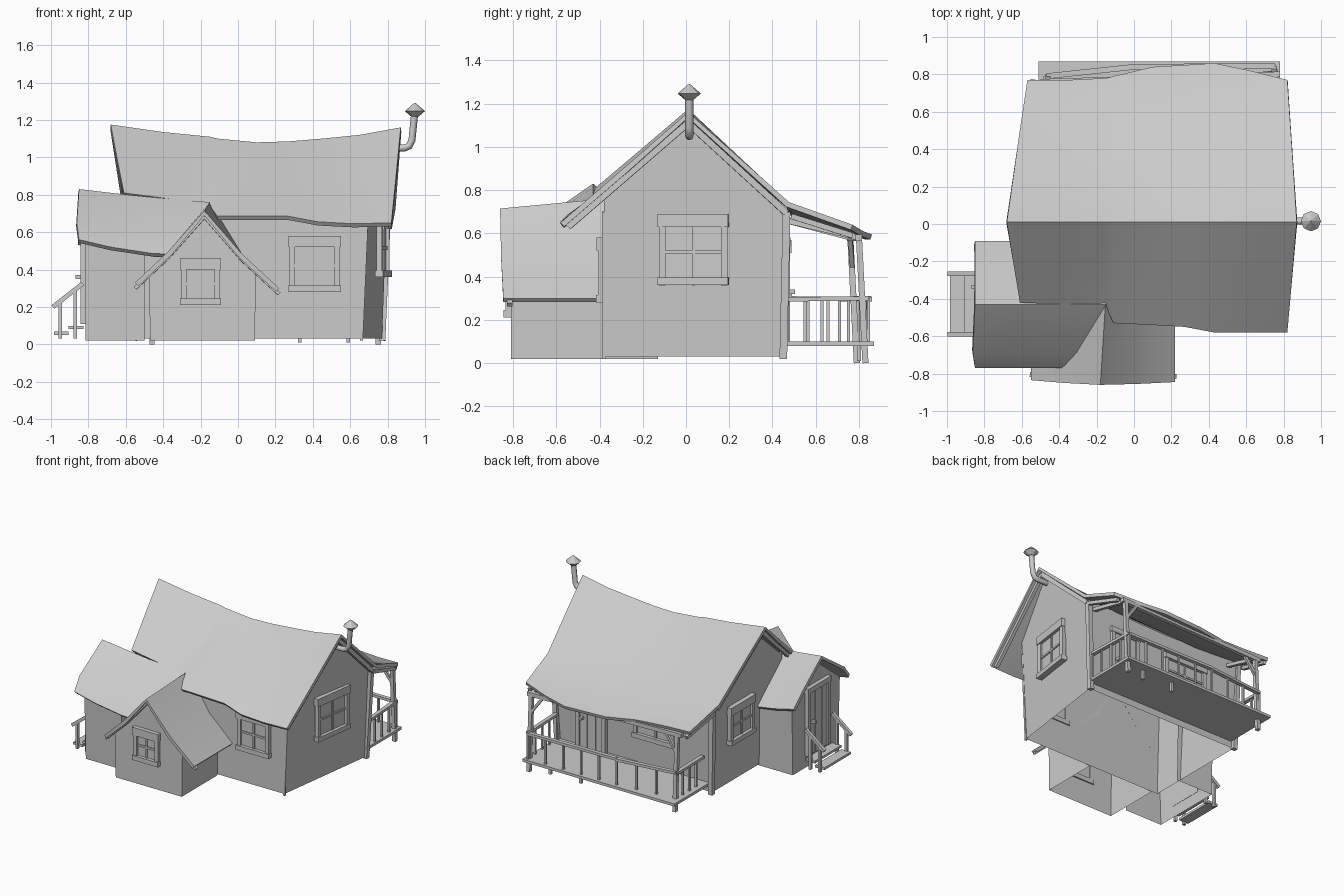
import bpy, bmesh
from mathutils import Vector, Matrix

default_cube = bpy.data.objects.get("Cube")
if default_cube:
    bpy.data.objects.remove(default_cube, do_unlink=True)

# Single plain material
CLAY = (.6, .6, .6, 1)
clay = bpy.data.materials.new("plain_grey")
clay.use_nodes = True
clay.diffuse_color = CLAY
clay.node_tree.nodes["Principled BSDF"].inputs["Base Color"].default_value = CLAY
UP = Vector((0, 0, 1))


def finish(name, bm):
    """Turn a bmesh into a named object."""
    mesh = bpy.data.meshes.new(name)
    bm.to_mesh(mesh)
    bm.free()
    mesh.materials.append(clay)
    obj = bpy.data.objects.new(name, mesh)
    bpy.context.collection.objects.link(obj)
    return obj


def beam(name, start, end, width=.025, height=None):
    """Square timber running between two points."""
    a, b = Vector(start), Vector(end)
    along = (b - a).normalized()
    side = along.cross(UP)
    side = side.normalized() if side.length > .05 else Vector((1, 0, 0))
    side = (side - along * side.dot(along)).normalized()
    rise = side.cross(along)
    basis = Matrix((along * (b - a).length, side * width, rise * (height or width))).transposed()
    bm = bmesh.new()
    bmesh.ops.create_cube(bm, size=1, matrix=Matrix.Translation((a + b) / 2) @ basis.to_4x4())
    bmesh.ops.recalc_face_normals(bm, faces=bm.faces)
    return finish(name, bm)


def sheet(name, rows):
    """Thick, softly shaded roof skin through rows of points on its top."""
    bm = bmesh.new()
    grid = [[bm.verts.new(p) for p in row] for row in rows]
    for r, s in zip(grid, grid[1:]):
        for i in range(len(r) - 1):
            bm.faces.new((r[i], s[i], s[i + 1], r[i + 1]))
    obj = finish(name, bm)
    solid = obj.modifiers.new("thickness", 'SOLIDIFY')
    solid.thickness = .025
    solid.offset = -1
    bpy.ops.object.select_all(action='DESELECT')
    obj.select_set(True)
    bpy.context.view_layer.objects.active = obj
    bpy.ops.object.modifier_apply(modifier=solid.name)
    bpy.ops.object.shade_smooth_by_angle(angle=.8)


def walls(name, sections, far_end):
    """Two side walls and gable ends; open below and under the roof.
    Outline order: floor, floor, eave, apex, eave."""
    bm = bmesh.new()
    rings = [[bm.verts.new(p) for p in s] for s in sections]
    for r, s in zip(rings, rings[1:]):
        for i, j in ((1, 2), (4, 0)):
            bm.faces.new((r[i], r[j], s[j], s[i]))
    bm.faces.new(rings[0])
    if far_end:
        bm.faces.new(rings[-1])
    for v in [v for v in bm.verts if not v.link_faces]:
        bm.verts.remove(v)
    bmesh.ops.recalc_face_normals(bm, faces=bm.faces)
    finish(name, bm)


def placer(centre, across, out):
    """Return a function mapping (across, up, out) offsets to world points."""
    c, u, n = Vector(centre), Vector(across).normalized(), Vector(out).normalized()
    return lambda a, b, d=0: c + u * a + UP * b + n * d


def window(name, centre, across, out, width, height):
    at = placer(centre, across, out)
    w, h = width / 2, height / 2
    beam(name + "_pane", at(-w + .02, 0, .005), at(w - .02, 0, .005), .008, height * .9)
    for s in (-1, 1):
        beam(name + "_side_frame", at(s * (w - .02), -h, .01), at(s * (w - .02), h, .01), .03)
    beam(name + "_lintel", at(-w, h - .03, .012), at(w, h - .03, .012), .04, .06)
    beam(name + "_sill", at(-w, -h + .018, .012), at(w, -h + .018, .012), .045, .035)
    beam(name + "_upright_bar", at(0, -h, .01), at(0, h, .01), .014)
    beam(name + "_cross_bar", at(-w + .03, -.01, .01), at(w - .03, -.01, .01), .014)


def door(name, centre, across, out, width, height):
    at = placer(centre, across, out)
    w, h = width / 2, height / 2
    beam(name + "_panel", at(-w, 0, .005), at(w, 0, .005), .02, height)
    for s in (-1, 1):
        beam(name + "_jamb", at(s * w, -h, .01), at(s * w, h, .01), .03)
    beam(name + "_head", at(-w - .02, h, .01), at(w + .02, h, .01), .035, .04)
    for a in (-w / 3, w / 3):
        beam(name + "_board_joint", at(a, -h, .015), at(a, h - .02, .015), .008)
    beam(name + "_handle", at(w * .65, 0, .01), at(w * .65, 0, .05), .02)


# Main walls: gable outline stretched between the left and the skewed right end
left_x = (-.53, -.53, -.55, -.58, -.55)
right_x = (.66, .77, .79, .81, .70)
outline = ((-.38, .03), (.44, .03), (.47, .73), (.01, 1.11), (-.38, .78))
sections = []
for i in range(7):
    t = i / 6
    sag = .15 * t * (1 - t)
    sections.append([(a + (b - a) * t, y, z - (sag if z > .5 else 0))
                     for a, b, (y, z) in zip(left_x, right_x, outline)])
walls("main_walls", sections, True)

# Main roof: ridge x, ridge z, front x, y, z, back x, y, z
stations = (
    (-.68, 1.175, -.61, -.42, .81, -.57, .77, .63),
    (-.40, 1.135, -.38, -.43, .78, -.35, .77, .62),
    (-.15, 1.11, -.15, -.44, .74, -.15, .78, .61),
    (-.11, 1.1, -.11, -.53, .685, -.11, .79, .61),
    (.1, 1.08, .1, -.54, .685, .1, .84, .595),
    (.27, 1.085, .27, -.55, .685, .27, .85, .595),
    (.45, 1.1, .43, -.58, .655, .43, .86, .595),
    (.65, 1.12, .62, -.58, .645, .62, .82, .61),
    (.87, 1.16, .82, -.58, .65, .82, .77, .64))
rows = []
for rx, rz, fx, fy, fz, bx, by, bz in stations:
    mid = (bx * .6 + rx * .4, by * .62, rz + (bz - rz) * .8)
    rows.append([(fx, fy, fz), ((fx + rx) / 2, fy / 2, (fz + rz) / 2 - .005),
                 (rx, .01, rz), mid, (bx, by, bz)])
sheet("main_roof", rows)

# Barge boards below both roof ends
for name, row, inset in (("left", rows[0], .03), ("right", rows[-1], -.03)):
    front, quarter, ridge, knee, eave = [Vector(p) + Vector((inset, 0, -.05)) for p in row]
    knee.z -= .012
    beam(name + "_front_barge_board", front.lerp(ridge, .06), ridge, .025, .03)
    beam(name + "_back_barge_board", ridge, knee.lerp(ridge, .03), .025, .03)
    beam(name + "_porch_barge_board", knee.lerp(eave, .03), eave, .025, .025)

# Corner timbers
for x, y, width in ((.66, -.38, .015), (.77, .45, .035), (-.53, .45, .035)):
    beam("corner_timber", (x, y, .02), (x + (.03 if x > 0 else -.02), y + (.015 if y > 0 else 0), .7), width)

# Side wing with its ridge running left to right
wing = ((-.68, .02), (-.13, .02), (-.12, .53), (-.43, .78), (-.7, .57))
walls("wing_walls", [[(x, y, z - (drop if z > .3 else 0)) for y, z in wing]
                     for x, drop in ((-.815, .01), (-.5, .05))], False)
wing_roof = ((-.77, .56), (-.69, .65), (-.43, .83), (-.2, .65), (-.09, .55))
sheet("wing_roof", [[(x - (.012 if y == -.69 and x < -.8 else 0), y, z - (high if z > .8 else low))
                     for y, z in wing_roof] for x, high, low in
                    ((-.85, 0, 0), (-.68, .02, .04), (-.45, .045, .075), (-.15, .07, .08))])

# Front gable with its ridge running front to back
gable = ((-.47, .02), (.09, .02), (.095, .37), (-.18, .67), (-.475, .37))
walls("gable_walls", [[(x, y, z) for x, z in gable] for y in (-.81, -.38)], False)
gable_roof = ((-.55, .33, -.835), (-.37, .5, -.85), (-.18, .715, -.86), (.02, .485, -.855), (.22, .3, -.845))
sheet("gable_roof", [[(x, y, z), (x + .03 * (z > .6), -.38, z + .045 * (z > .6))]
                     for x, z, y in gable_roof])
for a, b in zip(gable_roof, gable_roof[1:]):
    beam("gable_barge_board", (a[0], a[2] + .03, a[1] - .03), (b[0], b[2] + .03, b[1] - .03), .025, .02)

# Windows and doors
FRONT, BACK, LEFT, RIGHT = (0, -1, 0), (0, 1, 0), (-1, 0, 0), (1, -.14, 0)
window("front_window", (.41, -.382, .43), (1, 0, 0), FRONT, .28, .3)
window("gable_window", (-.2, -.81, .335), (1, 0, 0), FRONT, .22, .25)
window("right_window", (.765, .035, .525), (.14, 1, 0), RIGHT, .33, .33)
window("left_window", (-.55, .13, .48), (0, 1, 0), LEFT, .3, .29)
window("back_window", (-.07, .455, .435), (1, 0, 0), BACK, .38, .27)
door("porch_door", (.475, .455, .33), (1, 0, 0), BACK, .22, .46)
door("wing_door", (-.818, -.415, .36), (0, 1, 0), LEFT, .24, .5)

# Porch deck, posts, braces and eave beam
beam("porch_deck", (-.51, .655, .09), (.78, .655, .09), .43, .02)
for x, y, inward in ((-.46, .79, 1), (.75, .83, -1)):
    top = Vector((x, y - .03, .58))
    beam("porch_post", (x, y, 0), top, .028)
    beam("post_brace", (x, y - .02, .44), top + Vector((inward * .1, 0, 0)), .02)
    beam("porch_tie_beam", (x, .46, .66), top, .025)
beam("porch_eave_beam", (-.5, .76, .58), (.78, .8, .58), .03)
for x in (.33, .59):
    beam("deck_foot", (x, .8, .01), (x, .8, .09), .02)

# Porch railing
corners = ((-.47, .47), (-.47, .79), (0, .84), (.75, .845), (.77, .47))
for (ax, ay), (bx, by), count in zip(corners, corners[1:], (4, 3, 5, 4)):
    beam("porch_rail", (ax, ay, .3), (bx, by, .295), .03, .02)
    for i in range(1, count + 1):
        t = i / count
        x, y = ax + (bx - ax) * t, ay + (by - ay) * t
        beam("porch_baluster", (x, y, .09), (x, y, .3), .014)

# Wing steps with hand rails
for x, z in ((-.945, .06), (-.865, .09)):
    beam("step_tread", (x, -.59, z), (x, -.27, z), .08, .018)
for y in (-.265, -.59):
    beam("step_hand_rail", (-.99, y, .2), (-.83, y, .325), .024)
    for x, top in ((-.95, .23), (-.87, .29)):
        beam("step_post", (x, y, .03), (x, y, top), .02)

# Stove pipe and its cone cap
path = bpy.data.curves.new("stove_pipe", 'CURVE')
path.dimensions = '3D'
path.bevel_depth = .019
path.bevel_resolution = 2
path.use_fill_caps = True
line = path.splines.new('POLY')
points = ((.8, 1.05), (.89, 1.05), (.915, 1.06), (.93, 1.09), (.945, 1.24))
line.points.add(len(points) - 1)
for p, (x, z) in zip(line.points, points):
    p.co = (x, .015, z, 1)
path.materials.append(clay)
bpy.context.collection.objects.link(bpy.data.objects.new("stove_pipe", path))
for name, low, high, depth, z in (("cap_flare", .019, .054, .03, 1.232), ("pipe_cap", .054, .004, .043, 1.2685)):
    bm = bmesh.new()
    bmesh.ops.create_cone(bm, cap_ends=True, segments=8, radius1=low, radius2=high, depth=depth,
                          matrix=Matrix.Translation((.946, .015, z)))
    finish(name, bm)
